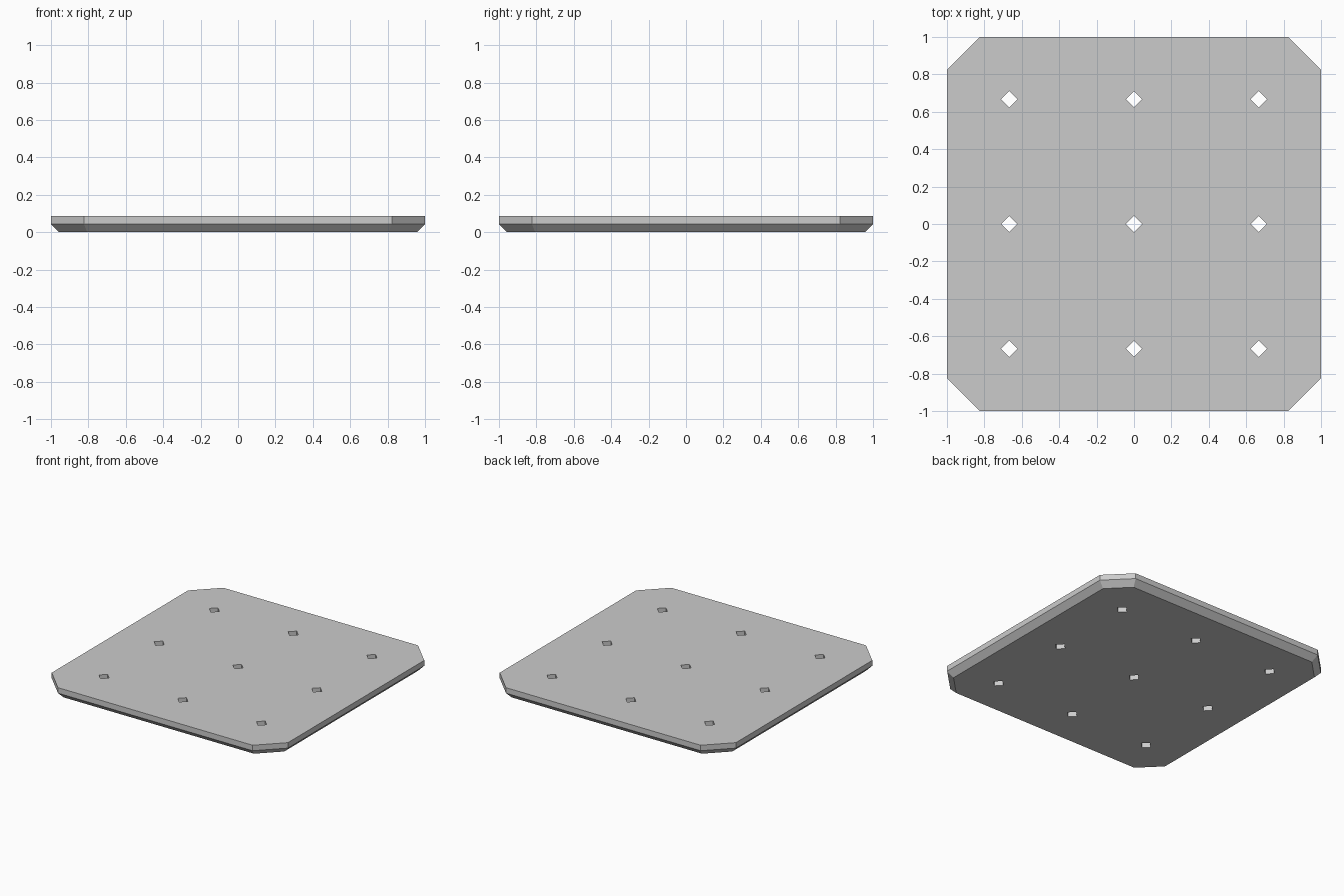
import bpy, bmesh

if "Cube" in bpy.data.objects:
    bpy.data.objects.remove(bpy.data.objects["Cube"])

TOP, MID = 0.086, 0.044   # plate thickness, height of the bottom chamfer
INSET, CUT = 0.043, 0.176  # chamfer width, corner cut
HOLE_R, PITCH = 0.043, 0.667


def octagon(half, corner):
    return [(half, -corner), (half, corner), (corner, half), (-corner, half),
            (-half, corner), (-half, -corner), (-corner, -half), (corner, -half)]


def loft(bm, rings):
    # closed solid through a stack of (outline, z) rings
    loops = [[bm.verts.new((x, y, z)) for x, y in pts] for pts, z in rings]
    n = len(loops[0])
    for a, b in zip(loops, loops[1:]):
        for i in range(n):
            j = (i + 1) % n
            bm.faces.new((a[i], a[j], b[j], b[i]))
    bm.faces.new(loops[0][::-1])
    bm.faces.new(loops[-1])


def make_object(name, bm):
    mesh = bpy.data.meshes.new(name)
    bm.to_mesh(mesh)
    bm.free()
    obj = bpy.data.objects.new(name, mesh)
    bpy.context.collection.objects.link(obj)
    return obj


# Octagonal plate with a chamfered lower edge
bm = bmesh.new()
outer = octagon(1.0, 1.0 - CUT)
lower = octagon(1.0 - INSET, 1.0 - CUT - INSET * 0.414)
loft(bm, [(lower, 0), (outer, MID), (outer, TOP)])
plate = make_object("plate", bm)

# Nine diamond-shaped through holes
bm = bmesh.new()
for cx in (-PITCH, 0, PITCH):
    for cy in (-PITCH, 0, PITCH):
        diamond = [(cx + HOLE_R, cy), (cx, cy + HOLE_R),
                   (cx - HOLE_R, cy), (cx, cy - HOLE_R)]
        loft(bm, [(diamond, -0.1), (diamond, TOP + 0.1)])
cutter = make_object("hole_cutter", bm)
cutter.hide_render = True

mod = plate.modifiers.new("holes", 'BOOLEAN')
mod.operation = 'DIFFERENCE'
mod.solver = 'EXACT'
mod.object = cutter

# Apply the cut and drop the helper
bpy.context.view_layer.objects.active = plate
plate.select_set(True)
bpy.ops.object.modifier_apply(modifier=mod.name)
bpy.data.objects.remove(cutter)
